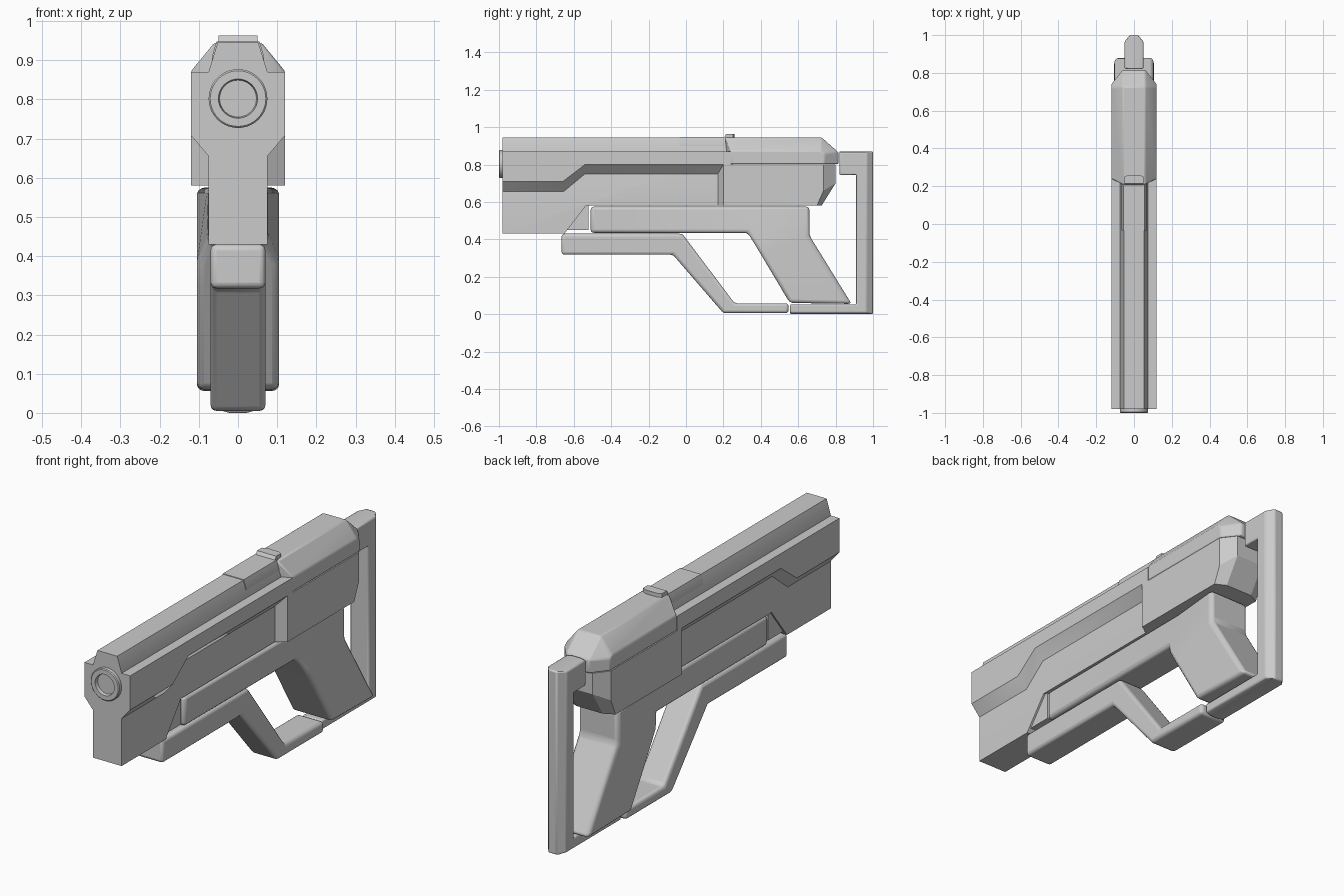
import bpy, bmesh, math

if "Cube" in bpy.data.objects:
    bpy.data.objects.remove(bpy.data.objects["Cube"])


def loft(name, rings, bevel=0.0, segs=3):
    """Skin a list of equal-length 3D rings and cap both ends."""
    bm = bmesh.new()
    vs = [[bm.verts.new(p) for p in r] for r in rings]
    n = len(rings[0])
    for a, b in zip(vs, vs[1:]):
        for i in range(n):
            j = (i + 1) % n
            bm.faces.new((a[i], a[j], b[j], b[i]))
    bm.faces.new(vs[0])
    bm.faces.new(vs[-1][::-1])
    bmesh.ops.recalc_face_normals(bm, faces=bm.faces)
    me = bpy.data.meshes.new(name)
    bm.to_mesh(me)
    bm.free()
    ob = bpy.data.objects.new(name, me)
    bpy.context.collection.objects.link(ob)
    if bevel:
        m = ob.modifiers.new("bevel", 'BEVEL')
        m.width, m.segments = bevel, segs
        m.limit_method, m.angle_limit = 'ANGLE', math.radians(28)
    bpy.ops.object.select_all(action='DESELECT')
    ob.select_set(True)
    bpy.context.view_layer.objects.active = ob
    bpy.ops.object.shade_smooth_by_angle(angle=math.radians(30))
    return ob


def sides(name, *layers, bevel=0.0, segs=3):
    """Side profiles (y, z) listed from the outer half-width inward, mirrored in x."""
    rings = [[(-x, y, z) for y, z in pts] for x, pts in layers]
    rings += [[(x, y, z) for y, z in pts] for x, pts in reversed(layers)]
    return loft(name, rings, bevel, segs)


# narrow central body with a tapered top ridge
low = [(-.98, .43), (-.65, .43), (-.535, .58), (.25, .58)]
sides("core_body", (.075, low + [(.25, .87), (-.98, .87)]),
      (.052, low + [(.25, .945), (-.98, .945)]))

# wide side rails with a sloped, stepped underside
sides("side_rails",
      (.12, [(-.98, .87), (-.98, .708), (-.66, .708), (-.54, .80), (.2, .80),
             (.2, .58), (.24, .58), (.24, .87)]),
      (.075, [(-.98, .87), (-.98, .655), (-.655, .655), (-.54, .75), (.17, .75),
              (.17, .58), (.24, .58), (.24, .87)]))

# rear receiver and its chamfered top cover
sides("receiver",
      (.12, [(.24, .58), (.70, .58), (.735, .66), (.735, .80), (.24, .80)]),
      (.07, [(.24, .58), (.725, .58), (.80, .70), (.80, .80), (.24, .80)]))
sides("top_cover",
      (.12, [(.24, .802), (.74, .802), (.74, .86), (.72, .872), (.24, .872)]),
      (.06, [(.21, .802), (.815, .802), (.815, .865), (.725, .945), (.21, .945)]),
      bevel=.006, segs=2)

# flat plate and small raised tab on top
sides("top_plate", (.066, [(-.035, .898), (.22, .898), (.22, .91), (-.035, .91)]),
      (.055, [(-.035, .898), (.22, .898), (.22, .948), (-.035, .948)]))
sides("sight_tab", (.05, [(.2, .94), (.25, .94), (.25, .963), (.215, .963)]),
      (.03, [(.2, .94), (.26, .94), (.26, .963), (.215, .963)]))

# recessed block ahead of the grip frame
sides("front_filler", (.066, [(-.65, .45), (-.52, .45), (-.52, .59), (-.54, .59)]))

# grip frame sweeping into the wider handle: bottom y,z / top y,z / half-width
stations = [(-.51, .435, -.51, .575, .076), (.33, .435, .40, .575, .08),
            (.365, .378, .66, .575, .104), (.40, .32, .66, .42, .105),
            (.555, .06, .885, .055, .105)]
loft("grip_frame", [[(-w, a, b), (w, a, b), (w, c, d), (-w, c, d)]
                    for a, b, c, d, w in stations], bevel=.018)

# lower guard
sides("lower_guard", (.07, [(-.665, .43), (-.665, .318), (-.07, .318), (.2, .005),
                            (.548, .005), (.548, .058), (.26, .058), (-.02, .43)]),
      bevel=.015)

# rear stock frame, chamfered along the back edge
sides("stock_frame",
      (.05, [(.557, .008), (.965, .008), (.965, .865), (.822, .865),
             (.822, .745), (.91, .745), (.91, .052), (.557, .052)]),
      (.022, [(.557, .0), (1.0, .0), (1.0, .87), (.82, .87),
              (.82, .745), (.91, .745), (.91, .052), (.557, .052)]),
      bevel=.006, segs=2)

# muzzle ring with recessed bore
steps = [(.075, -.97), (.075, -.996), (.071, -1.0), (.05, -1.0), (.047, -.985)]
loft("muzzle", [[(r * math.cos(t * math.tau / 40), y, .802 + r * math.sin(t * math.tau / 40))
                 for t in range(40)] for r, y in steps])
